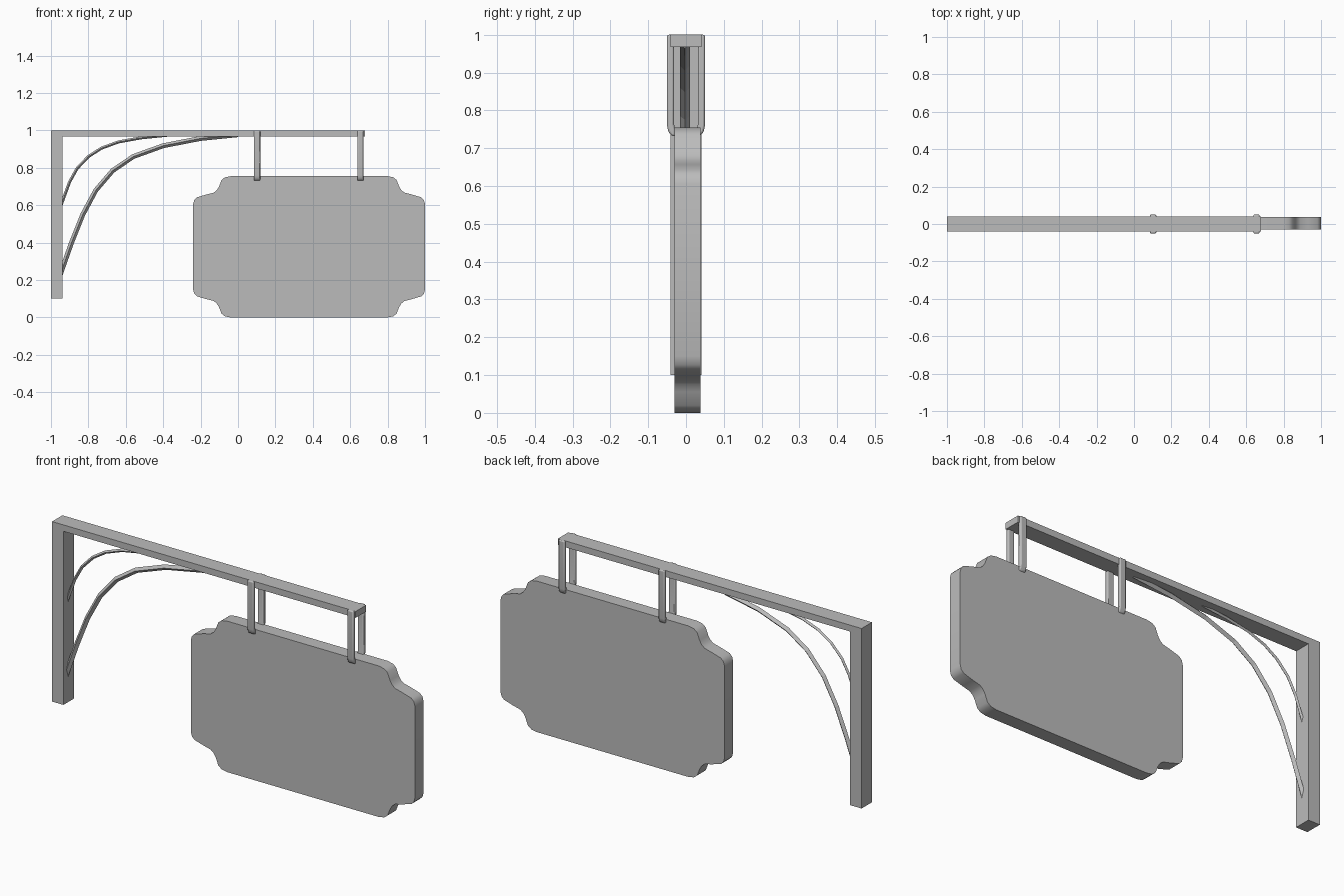
import bpy, bmesh, math
from mathutils import Vector

cube = bpy.data.objects.get("Cube")
if cube:
    bpy.data.objects.remove(cube, do_unlink=True)

GREY = (0.5, 0.5, 0.5, 1)
grey = bpy.data.materials.new("plain grey")
grey.use_nodes = True
grey.diffuse_color = GREY
grey.node_tree.nodes["Principled BSDF"].inputs["Base Color"].default_value = GREY


def add_object(name, data):
    obj = bpy.data.objects.new(name, data)
    bpy.context.collection.objects.link(obj)
    data.materials.append(grey)
    return obj


def smooth(obj, degrees):
    bpy.ops.object.select_all(action="DESELECT")
    obj.select_set(True)
    bpy.context.view_layer.objects.active = obj
    bpy.ops.object.shade_smooth_by_angle(angle=math.radians(degrees))


def prism(name, outline, offset):
    """Extrude a closed outline of 3D points along an offset."""
    bm = bmesh.new()
    face = bm.faces.new([bm.verts.new(p) for p in outline])
    extruded = bmesh.ops.extrude_face_region(bm, geom=[face])["geom"]
    moved = [g for g in extruded if isinstance(g, bmesh.types.BMVert)]
    bmesh.ops.translate(bm, verts=moved, vec=offset)
    bmesh.ops.recalc_face_normals(bm, faces=bm.faces)
    mesh = bpy.data.meshes.new(name)
    bm.to_mesh(mesh)
    bm.free()
    return add_object(name, mesh)


# Wall post and horizontal beam, joined as one L-shaped bracket
bracket = [(-1, 0.1), (-0.937, 0.1), (-0.937, 0.968), (0.68, 0.968), (0.68, 1), (-1, 1)]
prism("bracket_frame", [(x, -0.041, z) for x, z in bracket], Vector((0, 0.082, 0)))

# Sign board: one ornamental corner mirrored to all four
corner = [(0.2, 0), (0.17, 0.006), (0.152, 0.02), (0.138, 0.056), (0.126, 0.075),
          (0.11, 0.088), (0.07, 0.098), (0.02, 0.113), (0.006, 0.127), (0, 0.15)]
half_x, half_z, mid_x = 0.62, 0.3775, 0.38
outline = []
for sx, sz in ((1, 1), (1, -1), (-1, -1), (-1, 1)):
    points = corner if sx == sz else corner[::-1]
    outline += [(mid_x + sx * (half_x - dx), -0.03, half_z + sz * (half_z - dz))
                for dx, dz in points]
smooth(prism("sign_board", outline, Vector((0, 0.068, 0))), 35)

# Hanger straps on both faces, curling in to grip the board
strap = [(0.05, 1), (0.05, 0.76), (0.047, 0.745), (0.04, 0.734), (0.028, 0.73),
         (0.028, 0.75), (0.032, 0.765), (0.032, 1)]
for place, x in (("inner", 0.102), ("outer", 0.655)):
    for side, sy in (("front", -1), ("back", 1)):
        obj = prism(f"{place}_{side}_hanger",
                    [(x - 0.017, sy * y, z) for y, z in strap], Vector((0.034, 0, 0)))
        bevel = obj.modifiers.new("rounded edges", "BEVEL")
        bevel.width = 0.005
        bevel.segments = 2
        smooth(obj, 50)


# Curved braces between post and beam
def brace(name, points, radius):
    curve = bpy.data.curves.new(name, "CURVE")
    curve.dimensions = "3D"
    curve.bevel_depth = radius
    curve.bevel_resolution = 0
    curve.use_fill_caps = True
    spline = curve.splines.new("POLY")
    spline.points.add(len(points) - 1)
    for point, (x, z) in zip(spline.points, points):
        point.co = (x, -0.003, z, 1)
    spline.use_smooth = False
    add_object(name, curve)


brace("large_brace", [(-0.95, 0.23), (-0.89, 0.4), (-0.83, 0.55), (-0.76, 0.68),
                      (-0.67, 0.785), (-0.56, 0.86), (-0.4, 0.918), (-0.2, 0.957),
                      (0, 0.977)], 0.013)
brace("small_brace", [(-0.95, 0.59), (-0.9, 0.725), (-0.86, 0.797), (-0.8, 0.86),
                      (-0.73, 0.905), (-0.64, 0.938), (-0.52, 0.96), (-0.38, 0.974)], 0.008)
